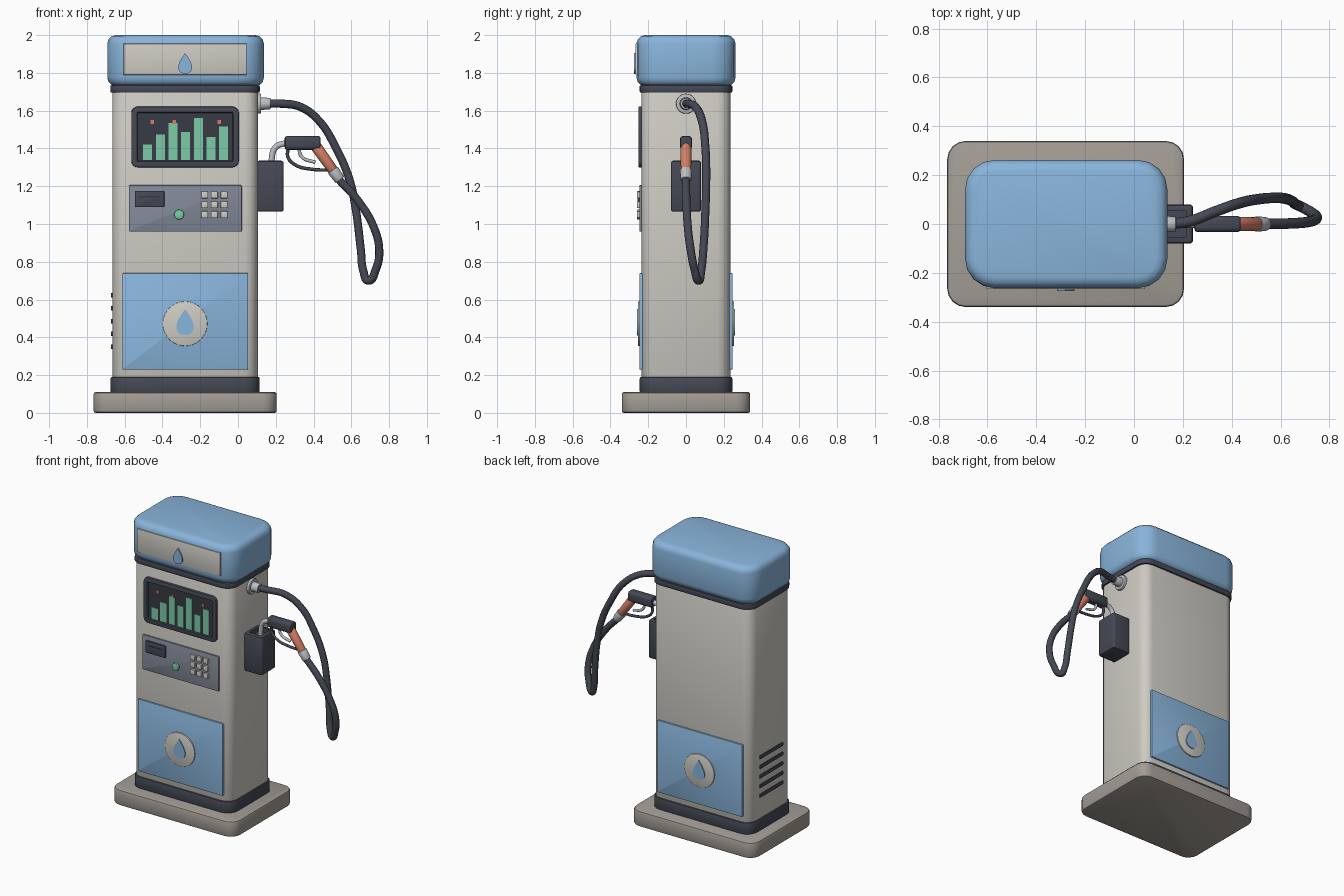
import bpy, bmesh, math
from mathutils import Vector, Matrix

cube = bpy.data.objects.get("Cube")
if cube:
    bpy.data.objects.remove(cube, do_unlink=True)


def material(name, r, g, b):
    m = bpy.data.materials.new(name)
    m.use_nodes = True
    m.diffuse_color = (r, g, b, 1)
    bsdf = next(n for n in m.node_tree.nodes if n.type == 'BSDF_PRINCIPLED')
    bsdf.inputs["Base Color"].default_value = (r, g, b, 1)
    bsdf.inputs["Roughness"].default_value = 0.6
    return m


CREAM = material("cream paint", 0.62, 0.6, 0.55)
BLUE = material("blue paint", 0.25, 0.46, 0.71)
STONE = material("stone base", 0.37, 0.335, 0.3)
DARK = material("dark rubber", 0.06, 0.066, 0.09)
GLASS = material("screen glass", 0.038, 0.043, 0.058)
PANEL = material("panel grey", 0.22, 0.25, 0.31)
METAL = material("silver metal", 0.5, 0.52, 0.55)
RED = material("coral grip", 0.66, 0.21, 0.13)
GREEN = material("mint green", 0.2, 0.6, 0.39)

CX = -0.28  # centre line of the cabinet


def finish(obj, smooth=True):
    if not smooth:
        return obj
    bpy.ops.object.select_all(action='DESELECT')
    obj.select_set(True)
    bpy.context.view_layer.objects.active = obj
    bpy.ops.object.shade_smooth_by_angle(angle=math.radians(40))
    return obj


def add_mesh(name, bm, *mats):
    bmesh.ops.recalc_face_normals(bm, faces=bm.faces)
    mesh = bpy.data.meshes.new(name)
    bm.to_mesh(mesh)
    bm.free()
    for m in mats:
        mesh.materials.append(m)
    obj = bpy.data.objects.new(name, mesh)
    bpy.context.collection.objects.link(obj)
    return finish(obj)


def box(name, x, y, z, mat, axis=2, r=0.0, b=0.0, seg=4, bseg=2, recess=None):
    """Box between ranges; r rounds the edges along axis, b softens the rims.
    recess = (side, border, depth, material) sinks one end face."""
    bm = bmesh.new()
    bmesh.ops.create_cube(bm, size=1)
    for v in bm.verts:
        v.co = Vector([(s[0] + s[1]) / 2 + c * (s[1] - s[0])
                       for s, c in zip((x, y, z), v.co)])
    lo, hi = (x, y, z)[axis]

    def along(e):
        return abs(e.verts[0].co[axis] - e.verts[1].co[axis]) > 1e-5

    if r:
        bmesh.ops.bevel(bm, geom=[e for e in bm.edges if along(e)], offset=r,
                        segments=seg, profile=0.5, affect='EDGES')
    if b:
        bmesh.ops.bevel(bm, geom=[e for e in bm.edges if not along(e)], offset=b,
                        segments=bseg, profile=0.5, affect='EDGES')
    mats = [mat]
    if recess:
        side, border, depth, inner = recess
        bm.normal_update()
        end = max(bm.faces, key=lambda f: side * f.normal[axis] * f.calc_area())
        bmesh.ops.inset_region(bm, faces=[end], thickness=border)
        bmesh.ops.inset_region(bm, faces=[end], thickness=0.004, depth=-depth)
        end.material_index = 1
        mats.append(inner)
    return add_mesh(name, bm, *mats)


def rod(name, p, q, r1, r2, mat, seg=24, bevel=0.0):
    """Cylinder or cone from p to q."""
    p, q = Vector(p), Vector(q)
    bm = bmesh.new()
    bmesh.ops.create_cone(bm, cap_ends=True, segments=seg, radius1=r1, radius2=r2,
                          depth=(q - p).length)
    if bevel:
        rims = [e for e in bm.edges
                if abs(e.verts[0].co.z - e.verts[1].co.z) < 1e-5]
        bmesh.ops.bevel(bm, geom=rims, offset=bevel, segments=2, profile=0.5,
                        affect='EDGES')
    turn = (q - p).to_track_quat('Z', 'Y').to_matrix().to_4x4()
    bm.transform(Matrix.Translation((p + q) / 2) @ turn)
    return add_mesh(name, bm, mat)


def tube(name, points, radius, mat):
    """Smooth round tube through the points."""
    cu = bpy.data.curves.new(name, 'CURVE')
    cu.dimensions = '3D'
    cu.bevel_depth = radius
    cu.bevel_resolution = 4
    cu.resolution_u = 8
    cu.use_fill_caps = True
    sp = cu.splines.new('BEZIER')
    sp.bezier_points.add(len(points) - 1)
    for bp, co in zip(sp.bezier_points, points):
        bp.co = co
        bp.handle_left_type = bp.handle_right_type = 'AUTO'
    tmp = bpy.data.objects.new(name + " path", cu)
    bpy.context.collection.objects.link(tmp)
    deps = bpy.context.evaluated_depsgraph_get()
    mesh = bpy.data.meshes.new_from_object(tmp.evaluated_get(deps))
    bpy.data.objects.remove(tmp, do_unlink=True)
    mesh.materials.clear()
    mesh.materials.append(mat)
    obj = bpy.data.objects.new(name, mesh)
    bpy.context.collection.objects.link(obj)
    return finish(obj)


def drop(name, zmid, w, h, y0, y1):
    """Extruded teardrop emblem."""
    bm = bmesh.new()
    ring = []
    for i in range(28):
        t = 2 * math.pi * i / 28
        px = w * 0.66 * math.sin(t) * math.sin(t / 2) ** 1.2
        ring.append(bm.verts.new((CX + px, y0, zmid + h / 2 * math.cos(t))))
    face = bm.faces.new(ring)
    out = bmesh.ops.extrude_face_region(bm, geom=[face])["geom"]
    for v in out:
        if isinstance(v, bmesh.types.BMVert):
            v.co.y = y1
    return add_mesh(name, bm, BLUE)


# Cabinet
box("base_slab", (-0.765, 0.205), (-0.34, 0.34), (0, 0.11), STONE, r=0.075, b=0.012)
box("plinth", (-0.675, 0.115), (-0.245, 0.245), (0.105, 0.19), DARK, r=0.08, b=0.008)
box("cabinet", (-0.665, 0.105), (-0.235, 0.235), (0.18, 1.71), CREAM, r=0.07, b=0.005)
box("neck_band", (-0.676, 0.116), (-0.246, 0.246), (1.695, 1.735), DARK, r=0.08, b=0.008)
box("crown", (-0.692, 0.137), (-0.262, 0.262), (1.73, 2.0), BLUE, r=0.12, b=0.045, bseg=3)

# Crown sign
box("sign_panel", (-0.605, 0.045), (-0.267, -0.2), (1.79, 1.955), CREAM, axis=1, b=0.003)
drop("sign_drop", 1.85, 0.074, 0.11, -0.26, -0.275)

# Display with bar chart
box("display", (-0.565, 0.005), (-0.252, -0.22), (1.3, 1.622), DARK, axis=1, r=0.035,
    b=0.005, recess=(-1, 0.025, 0.008, GLASS))
for i, top in enumerate((1.42, 1.475, 1.535, 1.487, 1.56, 1.46, 1.515)):
    x = -0.478 + i * 0.067
    box(f"chart_bar_{i + 1}", (x - 0.024, x + 0.024), (-0.248, -0.24), (1.338, top),
        GREEN, axis=1)
for i, x in enumerate((-0.454, -0.338, -0.1)):
    box(f"chart_mark_{i + 1}", (x - 0.009, x + 0.009), (-0.249, -0.24), (1.53, 1.55),
        RED, axis=1)

# Payment panel
box("payment_panel", (-0.577, 0.02), (-0.246, -0.22), (0.96, 1.206), PANEL, axis=1,
    r=0.006, b=0.003)
box("card_reader", (-0.545, -0.39), (-0.257, -0.24), (1.09, 1.175), DARK, axis=1,
    r=0.006, b=0.003)
box("card_slot", (-0.525, -0.41), (-0.259, -0.25), (1.139, 1.147), GLASS, axis=1)
rod("start_button", (-0.312, -0.24, 1.05), (-0.312, -0.26, 1.05), 0.026, 0.026, GREEN,
    bevel=0.004)
for row in range(3):
    for col in range(3):
        x, z = -0.176 + col * 0.051, 1.05 + row * 0.052
        box(f"key_{row}_{col}", (x - 0.018, x + 0.018), (-0.26, -0.24),
            (z - 0.018, z + 0.018), CREAM, axis=1, r=0.004, b=0.003)

# Service doors, front and back
for side, label in ((-1, "front"), (1, "back")):
    box(label + "_door", (-0.612, 0.053), sorted((side * 0.246, side * 0.22)),
        (0.23, 0.74), BLUE, axis=1, r=0.006, b=0.003)
    rod(label + "_badge", (CX, side * 0.24, 0.472), (CX, side * 0.254, 0.472),
        0.118, 0.118, CREAM, seg=40, bevel=0.003)
    drop(label + "_badge_drop", 0.48, 0.095, 0.138, side * 0.25, side * 0.26)

# Vents on the side away from the hose
for i in range(5):
    z = 0.35 + i * 0.068
    box(f"vent_{i + 1}", (-0.672, -0.65), (-0.13, 0.13), (z - 0.012, z + 0.012), DARK,
        axis=0, r=0.006, b=0.002)

# Hose and its wall connector
rod("hose_flange", (0.1, 0, 1.637), (0.122, 0, 1.637), 0.053, 0.053, METAL, bevel=0.004)
rod("hose_ferrule", (0.115, 0, 1.637), (0.172, 0, 1.637), 0.034, 0.03, METAL, bevel=0.004)
tube("hose", [(0.15, 0, 1.637), (0.23, 0.012, 1.637), (0.33, 0.05, 1.62),
              (0.43, 0.085, 1.545), (0.52, 0.103, 1.4), (0.59, 0.107, 1.235),
              (0.623, 0.103, 1.08), (0.65, 0.092, 0.867), (0.664, 0.08, 0.75),
              (0.69, 0.068, 0.7), (0.73, 0.045, 0.76), (0.748, 0.026, 0.855),
              (0.72, 0.01, 0.98), (0.63, 0.002, 1.13), (0.52, 0, 1.25)], 0.022, DARK)

# Nozzle holster
box("holster", (0.1, 0.242), (-0.08, 0.08), (1.065, 1.335), DARK, r=0.015, b=0.012,
    recess=(1, 0.015, 0.03, DARK))

# Nozzle
tube("spout", [(0.178, 0, 1.22), (0.178, 0, 1.34), (0.198, 0, 1.405), (0.265, 0, 1.432)],
     0.016, METAL)
box("nozzle_body", (0.247, 0.437), (-0.033, 0.033), (1.393, 1.466), DARK, axis=0,
    r=0.02, b=0.012)
rod("nozzle_grip", (0.41, 0, 1.415), (0.515, 0, 1.268), 0.03, 0.027, RED, bevel=0.004)
rod("grip_ferrule", (0.502, 0, 1.286), (0.54, 0, 1.233), 0.032, 0.028, METAL, bevel=0.004)
tube("trigger_guard", [(0.268, 0, 1.41), (0.264, 0, 1.355), (0.305, 0, 1.312),
                       (0.39, 0, 1.29), (0.495, 0, 1.285)], 0.009, DARK)
tube("trigger", [(0.32, 0, 1.41), (0.338, 0, 1.355), (0.41, 0, 1.326)], 0.009, METAL)
